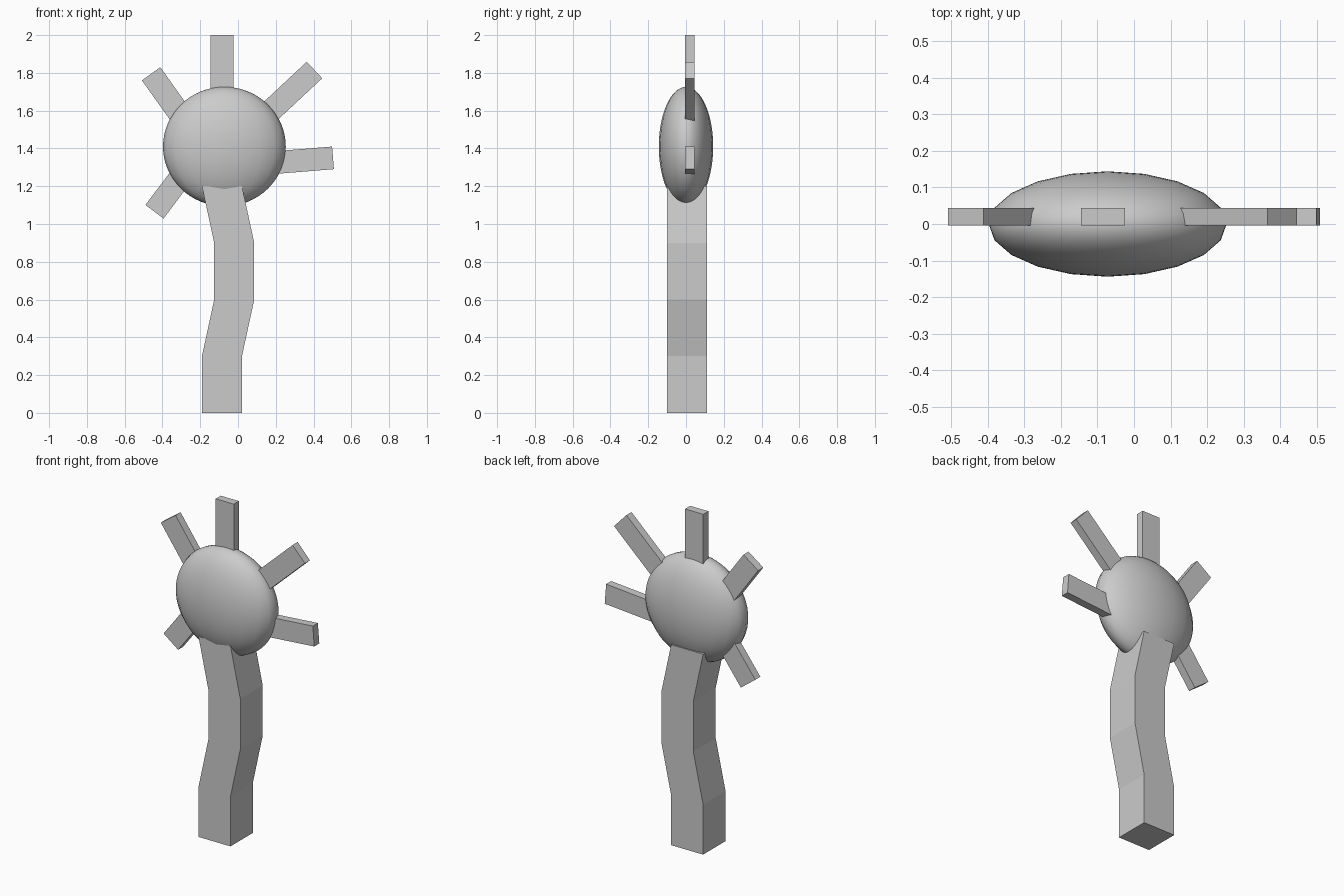
import bpy, bmesh
from math import radians, cos, sin

if "Cube" in bpy.data.objects:
    bpy.data.objects.remove(bpy.data.objects["Cube"])


def prism(name, outline, y0, y1):
    """Extrude an (x, z) outline along y."""
    mesh = bpy.data.meshes.new(name)
    obj = bpy.data.objects.new(name, mesh)
    bpy.context.collection.objects.link(obj)
    bm = bmesh.new()
    face = bm.faces.new([bm.verts.new((x, y0, z)) for x, z in outline])
    ext = bmesh.ops.extrude_face_region(bm, geom=[face])
    for v in ext["geom"]:
        if isinstance(v, bmesh.types.BMVert):
            v.co.y = y1
    bmesh.ops.recalc_face_normals(bm, faces=bm.faces)
    bm.to_mesh(mesh)
    bm.free()
    return obj


# Smooth flattened flower head
bpy.ops.mesh.primitive_uv_sphere_add(segments=20, ring_count=32, radius=1,
                                     location=(-0.072, 0, 1.41))
head = bpy.context.object
head.name = "flower_head"
head.scale = (0.325, 0.144, 0.316)
bpy.ops.object.transform_apply(location=False, rotation=False, scale=True)
bpy.ops.object.shade_smooth()

# Kinked square stem
half = 0.106
path = [(-0.085, 0), (-0.085, 0.3), (-0.02, 0.6), (-0.02, 0.9), (-0.085, 1.2)]
left = [(x - half, z) for x, z in path]
right = [(x + half, z) for x, z in path]
prism("stem", left + right[::-1], -0.101, 0.111)

# Petals: outer end centre (x, z), direction angle, length
petals = [
    (-0.085, 2.0, 90, 0.42),
    (0.405, 1.815, 43, 0.46),
    (0.503, 1.35, 4.6, 0.38),
    (-0.46, 1.795, 125.5, 0.38),
    (-0.442, 1.065, 233, 0.38),
]
w = 0.06
for i, (x, z, angle, length) in enumerate(petals):
    c, s = cos(radians(angle)), sin(radians(angle))
    outline = [(x + d * c - t * s, z + d * s + t * c)
               for d, t in ((0, -w), (0, w), (-length, w), (-length, -w))]
    prism(f"petal_{i + 1}", outline, -0.004, 0.044)
